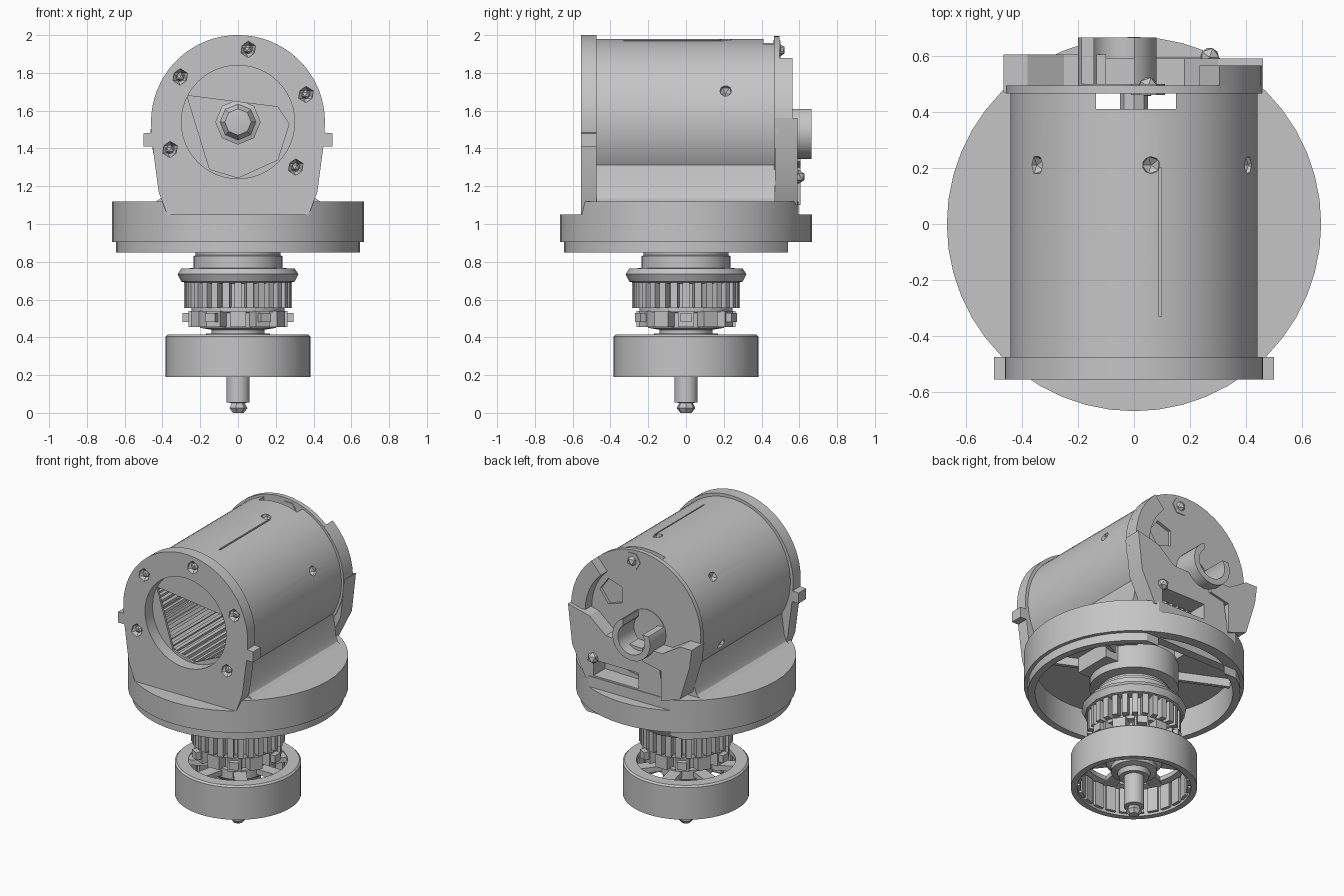
import bpy, bmesh, math
from mathutils import Matrix, Vector

cube = bpy.data.objects.get("Cube")
if cube:
    bpy.data.objects.remove(cube, do_unlink=True)

grey = bpy.data.materials.new("plain grey")
grey.use_nodes = True
grey.diffuse_color = (0.56, 0.56, 0.56, 1)
grey.node_tree.nodes["Principled BSDF"].inputs["Base Color"].default_value = (0.56, 0.56, 0.56, 1)

AXIS_Z = 1.54  # height of the horizontal housing axis


def finish(bm, name):
    bmesh.ops.remove_doubles(bm, verts=bm.verts, dist=1e-5)
    bmesh.ops.recalc_face_normals(bm, faces=bm.faces)
    mesh = bpy.data.meshes.new(name)
    bm.to_mesh(mesh)
    bm.free()
    mesh.materials.append(grey)
    obj = bpy.data.objects.new(name, mesh)
    bpy.context.collection.objects.link(obj)
    return obj


def lathe(name, profile, along_y=False, segs=48, x=0.0, z=AXIS_Z):
    """Revolve a closed (radius, position) profile around z, or around y at height z."""
    bm = bmesh.new()
    rings = []
    for i in range(segs):
        a = math.tau * i / segs
        c, s = math.cos(a), math.sin(a)
        rings.append([bm.verts.new((x + r * c, h, z + r * s) if along_y else (r * c, r * s, h))
                      for r, h in profile])
    n = len(profile)
    for i in range(segs):
        p, q = rings[i], rings[(i + 1) % segs]
        for j in range(n):
            k = (j + 1) % n
            if profile[j][0] > 0 or profile[k][0] > 0:
                bm.faces.new((p[j], q[j], q[k], p[k]))
    return finish(bm, name)


def tube(r_in, r_out, low, high):
    return [(r_in, low), (r_out, low), (r_out, high), (r_in, high)]


def plate(name, points, y0, y1):
    """Extrude an (x, z) outline along y."""
    bm = bmesh.new()
    face = bm.faces.new([bm.verts.new((x, y0, z)) for x, z in points])
    new = bmesh.ops.extrude_face_region(bm, geom=[face])["geom"]
    bmesh.ops.translate(bm, vec=(0, y1 - y0, 0),
                        verts=[v for v in new if isinstance(v, bmesh.types.BMVert)])
    return finish(bm, name)


def boxes(name, items):
    """Each item: low corner, high corner, matrix."""
    bm = bmesh.new()
    for lo, hi, mat in items:
        lo, hi = Vector(lo), Vector(hi)
        m = mat @ Matrix.Translation((lo + hi) / 2) @ Matrix.Diagonal((*(hi - lo), 1))
        bmesh.ops.create_cube(bm, size=1, matrix=m)
    return finish(bm, name)


def box(name, lo, hi):
    return boxes(name, [(lo, hi, Matrix())])


def around(name, count, lo, hi, along_y=False):
    """Repeat a box around the z axis, or around the housing axis."""
    base = Matrix.Translation((0, 0, AXIS_Z)) if along_y else Matrix()
    axis = 'Y' if along_y else 'Z'
    return boxes(name, [(lo, hi, base @ Matrix.Rotation(math.tau * i / count, 4, axis))
                        for i in range(count)])


def balls(name, centres, r):
    bm = bmesh.new()
    for c in centres:
        bmesh.ops.create_icosphere(bm, subdivisions=1, radius=r, matrix=Matrix.Translation(c))
    return finish(bm, name)


def cut(obj, *cutters):
    for c in cutters:
        c.hide_render = True
        mod = obj.modifiers.new("cut", 'BOOLEAN')
        mod.operation, mod.solver, mod.object = 'DIFFERENCE', 'EXACT', c
    bpy.context.view_layer.update()
    ev = obj.evaluated_get(bpy.context.evaluated_depsgraph_get())
    mesh = bpy.data.meshes.new_from_object(ev)
    obj.modifiers.clear()
    obj.data = mesh
    for c in cutters:
        bpy.data.objects.remove(c, do_unlink=True)


def polar(r, degrees, y=0.0):
    a = math.radians(degrees)
    return (r * math.cos(a), y, AXIS_Z + r * math.sin(a))


def arc(r, start, stop, step):
    return [polar(r, a)[::2] for a in range(start, stop, step)]


def floor_opening():
    return box("floor_cutter", (-0.135, 0.22, 0.9), (0.3, 0.466, 1.22))


def window():
    return box("window_cutter", (-0.06, 0.4, 1.13), (0.27, 0.7, 1.235))


BOLTS = [-38, 22, 82, 142, 202]

# Round base, hollow underneath, lowered at the front and back
base = lathe("base", [(0, 1.12), (0.668, 1.12), (0.668, 0.905), (0.645, 0.905), (0.645, 0.85),
                      (0.6, 0.85), (0.6, 1.035), (0, 1.035)])
cut(base, box("c1", (-1, -1, 1.05), (1, -0.553, 1.3)), box("c2", (-1, 0.595, 1.05), (1, 1, 1.3)),
    box("c3", (-1, 0.54, 0.8), (1, 1, 0.905)), floor_opening())
boxes("base_ribs", [((0.2, -0.012, 0.98), (0.605, 0.012, 1.04),
                     Matrix.Rotation(math.radians(a), 4, 'Z')) for a in (25, 155, 205, 335)])
box("cable_block", (0.1, -0.13, 0.93), (0.33, 0.13, 1.04))
box("base_back_block", (-0.38, 0.48, 0.905), (0.3, 0.54, 1.04))

# Saddle between base and housing
half = [(0.44, 1.115), (0.41, 1.135), (0.395, 1.17), (0.375, 1.32)]
saddle = plate("saddle", half + [(-x, z) for x, z in reversed(half)], -0.475, 0.47)
cut(saddle, lathe("c5", [(0, -0.6), (0.4, -0.6), (0.4, 0.6), (0, 0.6)], True), floor_opening())

# Horizontal housing with radial screw holes, top slot, floor opening and thin groove
housing = lathe("housing", tube(0.385, 0.44, -0.48, 0.475), True, 64)
cut(housing, balls("c7", [polar(0.44, a, 0.21) for a in BOLTS], 0.036),
    box("c8", (-0.135, 0.41, 1.8), (0.15, 0.466, 2.1)), floor_opening(),
    box("c9", (0.09, -0.33, 1.955), (0.099, 0.2, 2)))

# Front flange with ears, bore and bolt holes
side = [(0.375, 1.05), (0.42, 1.17), (0.452, 1.41), (0.5, 1.41), (0.5, 1.48)]
outline = side + arc(0.46, -7, 188, 2) + [(-x, z) for x, z in reversed(side)]
flange = plate("front_flange", outline, -0.555, -0.475)
cut(flange, lathe("c10", [(0, -0.7), (0.3, -0.7), (0.3, -0.3), (0, -0.3)], True),
    balls("c11", [polar(0.388, a, -0.555) for a in BOLTS], 0.044))
balls("flange_screws", [polar(0.388, a, -0.53) for a in BOLTS], 0.025)

# Washer behind the bore, with an uneven opening
washer = lathe("bore_washer", [(0, -0.475), (0.32, -0.475), (0.32, -0.46), (0, -0.46)], True)
cut(washer, plate("c15", [(-0.27, 1.68), (0.21, 1.62), (0.27, 1.53), (0.21, 1.34), (0, 1.245),
                          (-0.15, 1.29)], -0.6, -0.3))

# Toothed lining inside the housing
lathe("lining", tube(0.325, 0.39, -0.462, 0.22), True)
around("lining_teeth", 48, (-0.009, -0.45, 0.295), (0.009, 0.21, 0.33), True)

# Rear cover with shallow recess and inner bearing hub
cover = lathe("rear_cover", [(0, 0.465), (0.456, 0.465), (0.456, 0.495), (0, 0.495)], True)
cut(cover, lathe("c12", [(0, 0.475), (0.09, 0.475), (0.09, 0.7), (0, 0.7)], True, 5, 0.2, 1.67),
    window())
lathe("bearing_hub", [(0, 0.28), (0.07, 0.29), (0.095, 0.33), (0.12, 0.34), (0.12, 0.4), (0.05, 0.41),
                      (0.05, 0.47), (0, 0.47)], True, 8)
lathe("rear_top_lug", [(0, 0.46), (0.06, 0.46), (0.06, 0.5), (0, 0.5)], True, 6, 0.05, 1.92)
balls("rear_screws", [(0.05, 0.49, 1.92), (0.27, 0.595, 1.25)], 0.038)

# Raised rib along the rear rim
plate("rear_rim_rib", arc(0.456, 0, 49, 8) + arc(0.35, 48, -1, -8), 0.47, 0.565)

# Lower rear bracket with window, deep right arm and half-round hub
bracket = plate("rear_bracket", [(0.33, 1.1), (0.43, 1.3), (0.46, 1.56), (0.3, 1.52), (0.18, 1.42),
                                 (-0.2, 1.4), (-0.25, 1.1)], 0.47, 0.59)
cut(bracket, window())
plate("bracket_right_arm", [(-0.24, 1.1), (-0.38, 1.15), (-0.45, 1.38), (-0.465, 1.5), (-0.38, 1.5),
                            (-0.25, 1.42), (-0.1, 1.42), (-0.1, 1.33), (-0.24, 1.3)], 0.47, 0.605)
shell = lathe("rear_hub_shell", tube(0.1, 0.14, 0.48, 0.665), True, 20, -0.06, 1.485)
cut(shell, box("c14", (-0.3, 0.5, 1.54), (0.0, 0.8, 1.8)))

# Neck and stepped collar below the base
lathe("neck", [(0, 1.05), (0.27, 1.05), (0.27, 0.88), (0.21, 0.87), (0.21, 0.855), (0.225, 0.85),
               (0.225, 0.835), (0.235, 0.83), (0.235, 0.76), (0, 0.76)])
lathe("collar", [(0, 0.77), (0.3, 0.765), (0.32, 0.735), (0.3, 0.695), (0.26, 0.685), (0, 0.685)],
      segs=16)

# Stator with teeth and windings
lathe("stator_core", [(0, 0.4), (0.14, 0.4), (0.14, 0.44), (0.2, 0.45), (0.2, 0.53), (0.235, 0.55),
                      (0.235, 0.69), (0, 0.69)], segs=24)
around("stator_teeth", 28, (0.2, -0.018, 0.555), (0.285, 0.018, 0.69))
lathe("stator_ring", tube(0.18, 0.245, 0.535, 0.56), segs=24)
around("windings", 12, (0.13, -0.042, 0.455), (0.262, 0.042, 0.54))
around("winding_tips", 6, (0.2, -0.03, 0.48), (0.295, 0.03, 0.53))

# Open rotor bell with spokes and magnets
lathe("rotor_bell", [(0.345, 0.19), (0.383, 0.19), (0.383, 0.405), (0.372, 0.415), (0.3, 0.415),
                     (0.3, 0.385), (0.345, 0.375)], segs=56)
around("rotor_magnets", 24, (0.325, -0.032, 0.205), (0.35, 0.032, 0.37))
around("rotor_spokes", 7, (0.12, -0.04, 0.375), (0.32, 0.04, 0.41))
lathe("rotor_hub", [(0, 0.42), (0.17, 0.42), (0.17, 0.36), (0.14, 0.33), (0.14, 0.3), (0.1, 0.29),
                    (0.09, 0.26), (0, 0.26)], segs=32)

# Shaft and its faceted tip
lathe("shaft", [(0, 0.3), (0.062, 0.3), (0.062, 0.055), (0, 0.05)], segs=20)
lathe("shaft_tip", [(0, 0.06), (0.035, 0.055), (0.05, 0.025), (0.03, 0), (0, 0)], segs=7)

# Smooth the round surfaces while keeping sharp edges
for obj in bpy.context.scene.objects:
    obj.select_set(obj.type == 'MESH')
    if obj.type == 'MESH':
        bpy.context.view_layer.objects.active = obj
bpy.ops.object.shade_smooth_by_angle(angle=math.radians(25))
